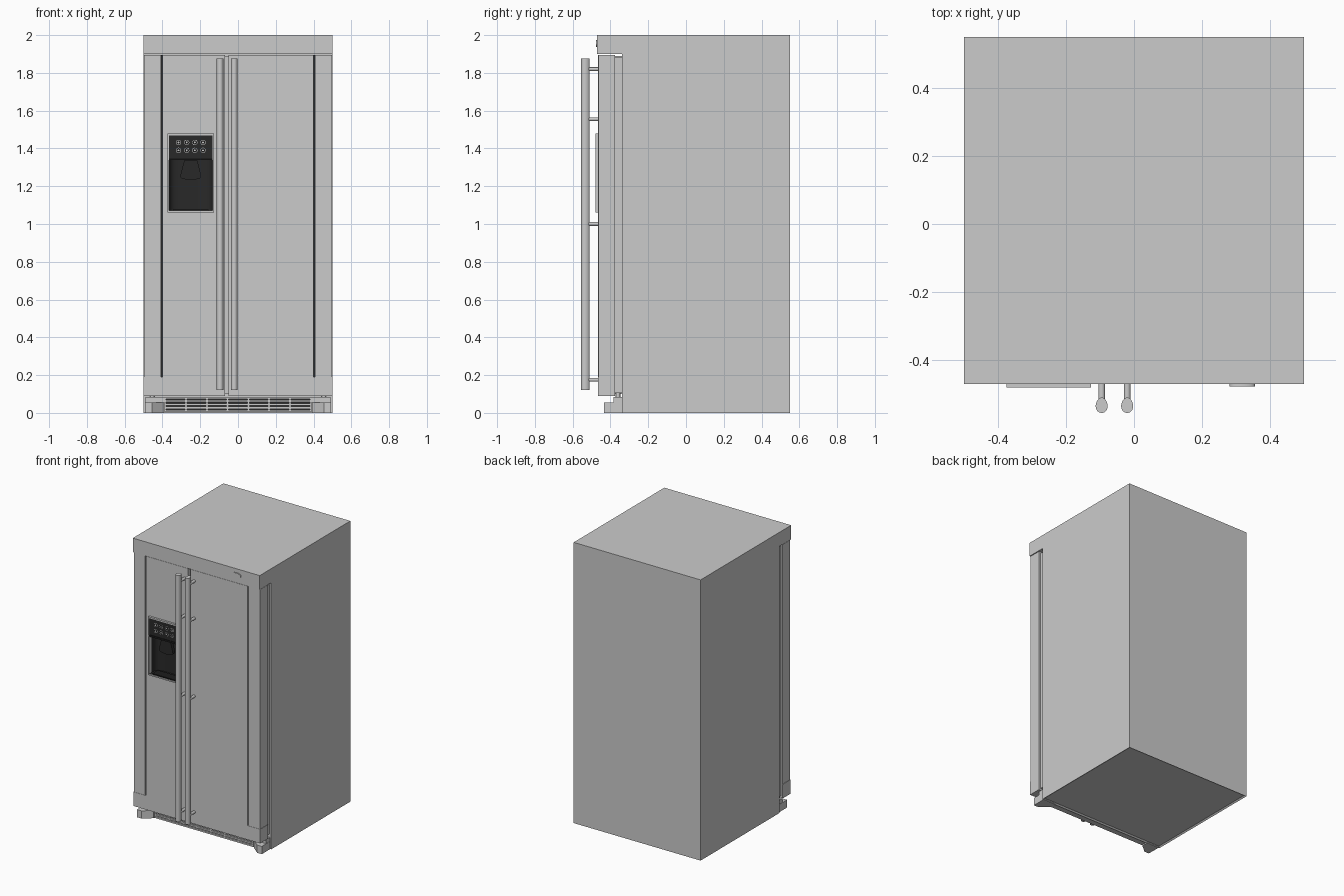
import bpy, bmesh
from math import sin, cos, pi, copysign

if "Cube" in bpy.data.objects:
    bpy.data.objects.remove(bpy.data.objects["Cube"])


def material(name, v):
    m = bpy.data.materials.new(name)
    m.diffuse_color = (v, v, v, 1)
    m.use_nodes = True
    m.node_tree.nodes["Principled BSDF"].inputs["Base Color"].default_value = m.diffuse_color
    return m


DARK = material("dark_plastic", 0.022)
BLACK = material("black_plastic", 0.012)
LIGHT = material("light_mark", 0.55)


def finish(name, bm, mat=None, smooth=False, recalc=True):
    if recalc:
        bmesh.ops.recalc_face_normals(bm, faces=bm.faces)
    me = bpy.data.meshes.new(name)
    bm.to_mesh(me)
    bm.free()
    ob = bpy.data.objects.new(name, me)
    bpy.context.collection.objects.link(ob)
    if mat:
        me.materials.append(mat)
    if smooth:
        bpy.ops.object.select_all(action='DESELECT')
        ob.select_set(True)
        bpy.context.view_layer.objects.active = ob
        bpy.ops.object.shade_smooth_by_angle(angle=0.6)
    return ob


def prism(name, pts, axis, lo, hi, mat=None, smooth=False):
    """Extrude a 2D profile along x (pts = y,z), y (pts = x,z) or z (pts = x,y)."""
    put = {'x': lambda a, b, t: (t, a, b),
           'y': lambda a, b, t: (a, t, b),
           'z': lambda a, b, t: (a, b, t)}[axis]
    bm = bmesh.new()
    low = [bm.verts.new(put(a, b, lo)) for a, b in pts]
    top = [bm.verts.new(put(a, b, hi)) for a, b in pts]
    n = len(pts)
    bm.faces.new(low)
    bm.faces.new(top)
    for i in range(n):
        j = (i + 1) % n
        bm.faces.new((low[i], low[j], top[j], top[i]))
    return finish(name, bm, mat, smooth)


def box(name, x0, x1, y0, y1, z0, z1, mat=None):
    return prism(name, [(x0, y0), (x1, y0), (x1, y1), (x0, y1)], 'z', z0, z1, mat)


def ellipse(cx, cy, rx, ry, n=24):
    return [(cx + rx * cos(2 * pi * i / n), cy + ry * sin(2 * pi * i / n)) for i in range(n)]


# Cabinet with overhanging top, bottom slightly recessed inside a rim
cabinet = prism("cabinet", [(-0.34, 0), (0.55, 0), (0.55, 2), (-0.47, 2),
                            (-0.47, 1.9), (-0.34, 1.9)], 'x', -0.5, 0.5)
bm = bmesh.new()
bm.from_mesh(cabinet.data)
bm.faces.ensure_lookup_table()
bottom = [f for f in bm.faces if f.normal.z < -0.9 and f.calc_center_median().z < 0.1]
bmesh.ops.inset_region(bm, faces=bottom, thickness=0.015, depth=-0.008)
bm.to_mesh(cabinet.data)
bm.free()

# Door panels, inset gaskets, edge strips and lower corner blocks
MID_L, MID_R = -0.068, -0.049
FRONT, BACK = -0.465, -0.375
doors = {}
for side, inner, s in (("left", MID_L, -1), ("right", MID_R, 1)):
    def span(a, b):
        return min(a, b), max(a, b)
    doors[side] = box(side + "_door_panel", *span(inner, s * 0.4), FRONT, BACK, 0.09, 1.896)
    box(side + "_door_gasket", *span(inner, s * 0.485), BACK, -0.34, 0.105, 1.885)
    box(side + "_door_strip", *span(s * 0.407, s * 0.497), FRONT + 0.002, BACK, 0.19, 1.896)
    box(side + "_door_groove", *span(s * 0.399, s * 0.408), FRONT + 0.012, BACK, 0.19, 1.896, DARK)
    box(side + "_door_corner", *span(s * 0.4, s * 0.5), FRONT, BACK, 0.09, 0.19)
box("center_mullion", MID_L, MID_R, -0.39, -0.34, 0.1, 1.89)

# Long egg-section handles on round posts
for side, x in (("left", -0.095), ("right", -0.02)):
    section = []
    for i in range(32):
        a = 2 * pi * i / 32
        section.append((x + 0.0175 * cos(a) * (1 - 0.12 * sin(a)), -0.5325 + 0.0225 * sin(a)))
    prism(side + "_handle", section, 'z', 0.12, 1.875, None, True)
    for i, z in enumerate((0.175, 1.0, 1.555, 1.82)):
        prism(f"{side}_handle_post_{i}", ellipse(x, z, 0.01, 0.01, 16), 'y', -0.52, -0.46, None, True)

# Opening in the left door for the dispenser
cutter = box("dispenser_cutter", -0.37, -0.13, -0.55, -0.385, 1.066, 1.474)
cutter.hide_render = True
cutter.hide_viewport = True
mod = doors["left"].modifiers.new("opening", 'BOOLEAN')
mod.operation = 'DIFFERENCE'
mod.object = cutter
mod.solver = 'EXACT'

# Dispenser frame
X0, X1, Z0, Z1, T = -0.374, -0.126, 1.062, 1.478, 0.009
for name, a, b, c, d in (("left", X0, X0 + T, Z0, Z1), ("right", X1 - T, X1, Z0, Z1),
                         ("bottom", X0 + T, X1 - T, Z0, Z0 + T), ("top", X0 + T, X1 - T, Z1 - T, Z1)):
    box("dispenser_frame_" + name, a, b, -0.48, -0.455, c, d)

# Dispenser recess: rounded niche, open to the front
bm = bmesh.new()
low, top = [], []
for i in range(25):
    a = pi * i / 24
    x = -0.25 + 0.116 * copysign(abs(cos(a)) ** 0.45, cos(a))
    y = -0.474 + 0.085 * sin(a) ** 0.45 if 0 < i < 24 else -0.474
    low.append(bm.verts.new((x, y, Z0 + T)))
    top.append(bm.verts.new((x, y, 1.34)))
for i in range(24):
    bm.faces.new((low[i], low[i + 1], top[i + 1], top[i]))
bm.faces.new(low)
bm.faces.new(top[::-1])
finish("dispenser_recess", bm, DARK, True, recalc=False)

# Control panel, ledge, paddle and drip tray
box("control_panel", X0 + T, X1 - T, -0.475, -0.39, 1.35, Z1 - T, DARK)
box("control_ledge", X0 + T, X1 - T, -0.479, -0.39, 1.338, 1.35, BLACK)
paddle = [(-0.285, 1.335), (-0.303, 1.265)]
paddle += [(-0.25 + 0.055 * cos(a), 1.25 + 0.016 * sin(a)) for a in
           [pi + pi * i / 12 for i in range(13)]]
paddle += [(-0.197, 1.265), (-0.215, 1.335)]
prism("dispenser_paddle", paddle, 'y', -0.455, -0.43, DARK)
box("drip_tray", -0.345, -0.155, -0.472, -0.41, Z0 + T, 1.078, BLACK)

# Control buttons: two rows of four rings with centres
for r, z in enumerate((1.432, 1.39)):
    for c in range(4):
        x = -0.315 + 0.0433 * c
        prism(f"button_ring_{r}_{c}", ellipse(x, z, 0.014, 0.014, 20), 'y', -0.477, -0.47, LIGHT)
        prism(f"button_face_{r}_{c}", ellipse(x, z, 0.0115, 0.0115, 20), 'y', -0.478, -0.47, BLACK)
        prism(f"button_dot_{r}_{c}", ellipse(x, z, 0.005, 0.005, 12), 'y', -0.479, -0.47, LIGHT)

# Plain oval badge on the top rail
prism("oval_badge", ellipse(0.318, 1.955, 0.037, 0.018, 32), 'y', -0.477, -0.468, None, True)

# Base grille: dark backing, slats and dividers
box("grille_back", -0.39, 0.39, -0.36, -0.335, 0.005, 0.08, DARK)
for i in range(5):
    z = 0.004 + 0.0175 * i
    box(f"grille_slat_{i}", -0.39, 0.39, -0.385, -0.34, z, z + 0.011)
for i in range(8):
    x = -0.385 + 0.11 * i
    box(f"grille_divider_{i}", x - 0.005, x + 0.005, -0.384, -0.34, 0.004, 0.085)

# Front feet with sloped inner sides and hinge plates above
for side, s in (("left", -1), ("right", 1)):
    foot = [(0.492, -0.335), (0.492, -0.435), (0.455, -0.435), (0.395, -0.385), (0.395, -0.335)]
    prism(side + "_front_foot", [(s * x, y) for x, y in foot], 'z', 0, 0.055)
    box(side + "_hinge_plate", min(s * 0.39, s * 0.49), max(s * 0.39, s * 0.49), -0.385, -0.335, 0.055, 0.083)
    prism(side + "_hinge_pin", ellipse(s * 0.455, -0.38 + 0.02, 0.012, 0.012, 16), 'z', 0.08, 0.11, None, True)
